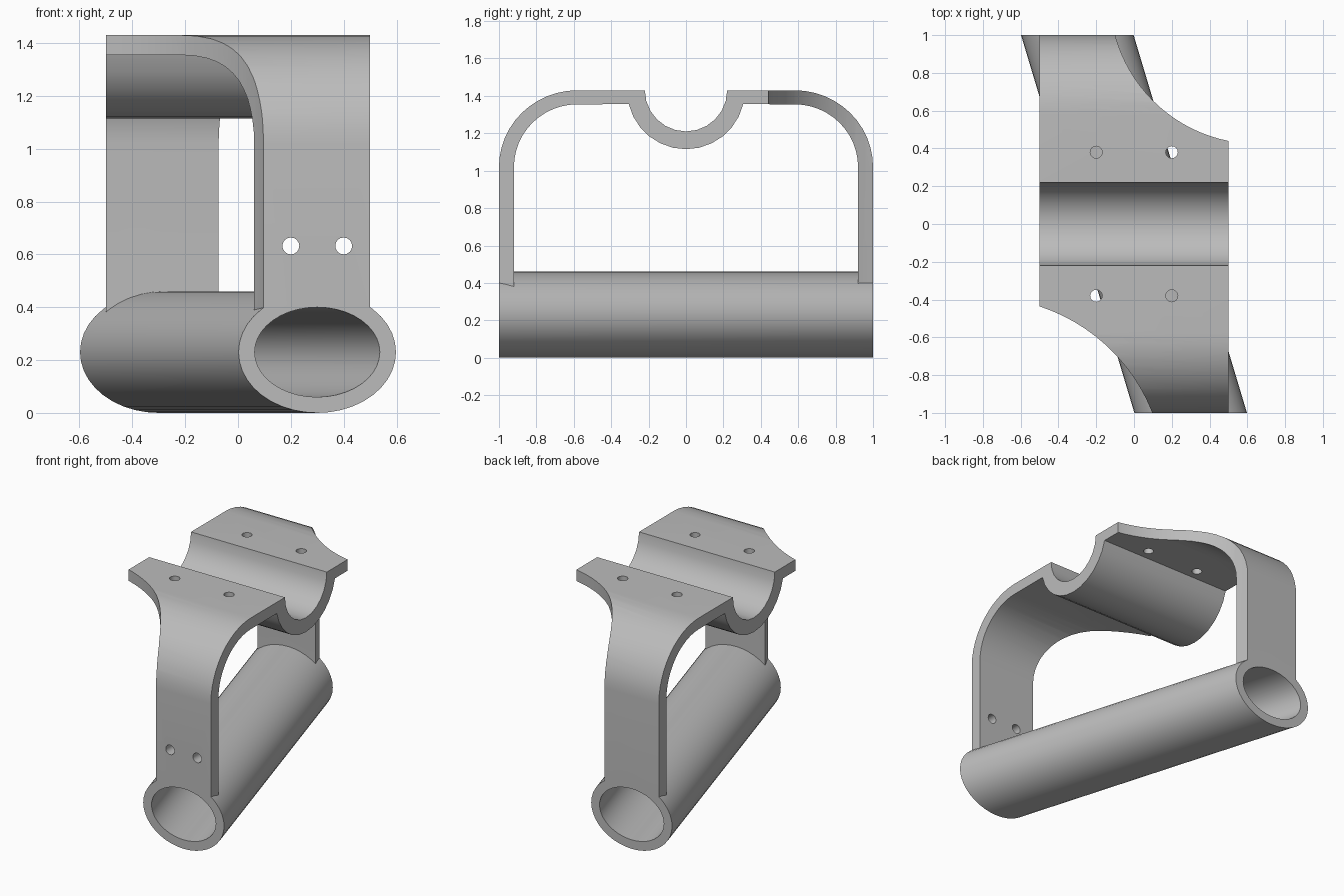
import bpy, bmesh
from math import cos, sin, pi

if "Cube" in bpy.data.objects:
    bpy.data.objects.remove(bpy.data.objects["Cube"], do_unlink=True)

grey = bpy.data.materials.new("plain_grey")
grey.use_nodes = True
colour = (0.5, 0.5, 0.5, 1)
grey.diffuse_color = colour
grey.node_tree.nodes["Principled BSDF"].inputs["Base Color"].default_value = colour


def arc(cy, cz, ry, rz, start, end, steps):
    """Points on an elliptical arc, angles in units of pi."""
    angles = [pi * (start + (end - start) * i / steps) for i in range(steps + 1)]
    return [(cy + ry * cos(a), cz + rz * sin(a)) for a in angles]


def make_object(name, bm):
    bmesh.ops.recalc_face_normals(bm, faces=bm.faces)
    mesh = bpy.data.meshes.new(name)
    bm.to_mesh(mesh)
    bm.free()
    mesh.materials.append(grey)
    obj = bpy.data.objects.new(name, mesh)
    bpy.context.collection.objects.link(obj)
    return obj


def prism(name, outline, offset):
    """Extrude a closed outline of 3D points along an offset."""
    bm = bmesh.new()
    face = bm.faces.new([bm.verts.new(p) for p in outline])
    moved = bmesh.ops.extrude_face_region(bm, geom=[face])["geom"]
    bmesh.ops.translate(bm, vec=offset, verts=[v for v in moved if isinstance(v, bmesh.types.BMVert)])
    return make_object(name, bm)


def select_only(obj):
    bpy.ops.object.select_all(action="DESELECT")
    obj.select_set(True)
    bpy.context.view_layer.objects.active = obj


def cut(target, cutter):
    """Subtract the cutter, then discard it."""
    cutter.hide_render = True
    mod = target.modifiers.new("cut", "BOOLEAN")
    mod.operation = "DIFFERENCE"
    mod.solver = "EXACT"
    mod.object = cutter
    select_only(target)
    bpy.ops.object.modifier_apply(modifier=mod.name)
    bpy.data.objects.remove(cutter, do_unlink=True)


def slanted_cylinder(name, rx, rz, y):
    """Elliptical cylinder running diagonally from -y to y."""
    ring = arc(0.3 * y, 0.23, rx, rz, 0, 2, 40)[:-1]
    return prism(name, [(x, -y, z) for x, z in ring], (-0.6 * y, 2 * y, 0))


def upright_cylinder(name, x, y, z, radius, height, steps):
    ring = arc(x, y, radius, radius, 0, 2, steps)[:-1]
    return prism(name, [(px, py, z) for px, py in ring], (0, 0, height))


# Arched strap with a half-round saddle in its top
def mirrored(points):
    return [(-y, z) for y, z in reversed(points)]


outer_leg = [(-1, 0.38)] + arc(-0.58, 1.02, 0.42, 0.41, 1, 0.5, 12)
inner_leg = [(-0.92, 0.38)] + arc(-0.58, 1.02, 0.34, 0.335, 1, 0.5, 12)
saddle_top = arc(0, 1.43, 0.22, 0.22, 1, 2, 12)
saddle_under = arc(0, 1.43, 0.315, 0.315, 1.076, 1.924, 12)
upper = outer_leg + saddle_top + mirrored(outer_leg)
lower = inner_leg + saddle_under + mirrored(inner_leg)
bracket = prism("arched_bracket", [(-0.5, y, z) for y, z in upper + lower[::-1]], (1, 0, 0))

# Curved sweeps that narrow each leg
cut(bracket, upright_cylinder("front_sweep", -0.798, -1.35, -0.5, 0.961, 3, 96))
cut(bracket, upright_cylinder("back_sweep", 0.651, 1.203, -0.5, 0.778, 3, 96))

# Leg bottoms stop inside the tube wall
cut(bracket, slanted_cylinder("bore_clearance", 0.25, 0.185, 1.2))

# Bolt holes through the saddle flanges and the front leg
for x in (-0.2, 0.2):
    for y in (-0.38, 0.38):
        cut(bracket, upright_cylinder("flange_hole", x, y, 1.25, 0.032, 0.3, 16))
for x in (0.2, 0.4):
    ring = arc(x, 0.632, 0.032, 0.032, 0, 2, 16)[:-1]
    cut(bracket, prism("leg_hole", [(px, -1.1, pz) for px, pz in ring], (0, 0.3, 0)))

# Diagonal hollow tube
tube = slanted_cylinder("diagonal_tube", 0.298, 0.23, 1)
cut(tube, slanted_cylinder("tube_bore", 0.237, 0.17, 1.2))

for obj in (bracket, tube):
    select_only(obj)
    bpy.ops.object.shade_smooth_by_angle(angle=pi / 6)
